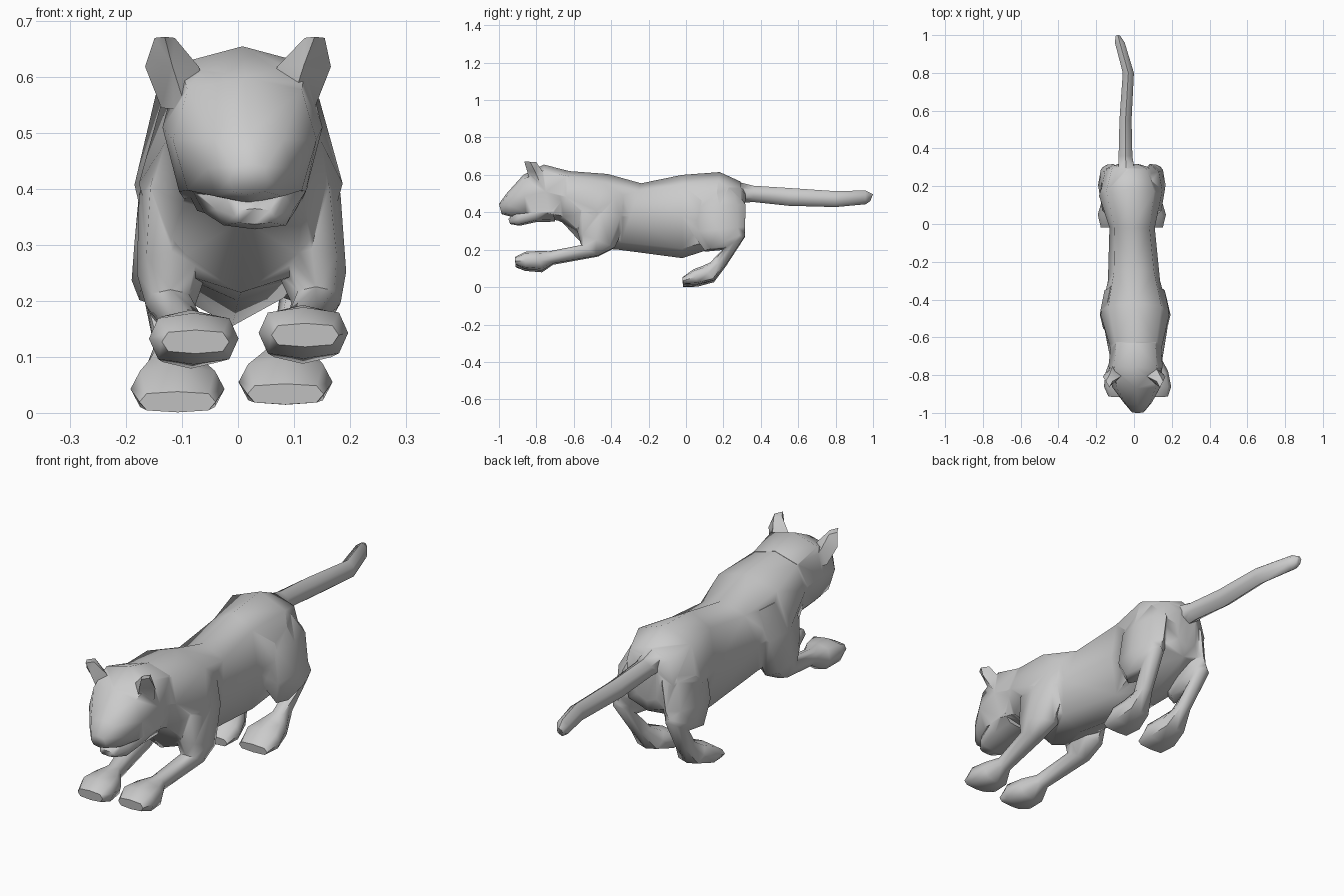
import bpy, bmesh, math
from mathutils import Vector

parts = []


def loft(name, rings, n=8, square=(0.8, 0.8)):
    """Skin closed rings; each ring = (x, half_width, y1, z1, y2, z2)
    where points 1 and 2 are its two opposite ends in the side view.
    square = roundness exponent at the first and last ring (1 = round)."""
    bm = bmesh.new()
    loops = []
    for k, (x, w, y1, z1, y2, z2) in enumerate(rings):
        e = square[0] + (square[1] - square[0]) * k / (len(rings) - 1)
        a, b = Vector((x, y1, z1)), Vector((x, y2, z2))
        mid, up = (a + b) / 2, (a - b) / 2
        loop = []
        for i in range(n):
            t = 2 * math.pi * i / n
            c, s = math.cos(t), math.sin(t)
            c = math.copysign(abs(c) ** e, c)
            s = math.copysign(abs(s) ** e, s)
            loop.append(bm.verts.new(mid + up * c + Vector((w * s, 0, 0))))
        loops.append(loop)
    for p, q in zip(loops, loops[1:]):
        for i in range(n):
            j = (i + 1) % n
            bm.faces.new((p[i], p[j], q[j], q[i]))
    bm.faces.new(loops[0][::-1])
    bm.faces.new(loops[-1])
    bmesh.ops.triangulate(bm, faces=bm.faces)
    bmesh.ops.recalc_face_normals(bm, faces=bm.faces)
    me = bpy.data.meshes.new(name)
    bm.to_mesh(me)
    bm.free()
    ob = bpy.data.objects.new(name, me)
    bpy.context.collection.objects.link(ob)
    parts.append(ob)
    return ob


# Torso from neck to rump
body = loft("big_cat_body", [
    (.01, .12, -.78, .63, -.74, .38),
    (.01, .14, -.62, .62, -.66, .345),
    (.005, .182, -.42, .605, -.54, .215),
    (0, .138, -.24, .555, -.36, .20),
    (-.01, .12, -.02, .60, -.02, .155),
    (-.02, .165, .18, .615, .12, .20),
    (-.025, .12, .29, .565, .30, .29),
    (-.03, .06, .318, .51, .314, .34)], square=(.75, .75))

# Head and muzzle
loft("head", [
    (.02, .035, -1.0, .445, -.985, .39),
    (.02, .075, -.96, .50, -.93, .375),
    (.012, .128, -.87, .60, -.855, .375),
    (.008, .143, -.76, .655, -.74, .365),
    (.01, .132, -.63, .622, -.64, .348)], square=(.6, .7))

# Lower jaw
loft("jaw", [
    (.03, .035, -.95, .365, -.94, .337),
    (.03, .07, -.91, .40, -.89, .328),
    (.02, .10, -.83, .44, -.80, .348),
    (.015, .11, -.72, .46, -.70, .35)], square=(.65, .65))

# Ears
for side, label in ((1, "right"), (-1, "left")):
    loft("ear_" + label, [
        (side * .092, .045, -.83, .54, -.72, .55),
        (side * .118, .048, -.85, .622, -.765, .615),
        (side * .134 + .003, .018, -.865, .672, -.80, .668)],
        n=4, square=(1, 1))

# Tail
loft("tail", [
    (-.04, .05, .27, .565, .29, .45),
    (-.045, .042, .36, .542, .36, .455),
    (-.045, .037, .55, .53, .55, .435),
    (-.03, .034, .80, .513, .80, .428),
    (-.075, .03, .96, .517, .96, .443),
    (-.085, .014, 1.0, .497, .985, .46)], n=6, square=(1, 1))

# Legs as side profiles: distance from centre line, half width, two ends
front = [
    (.09, .05, -.52, .53, -.30, .51),
    (.11, .070, -.60, .41, -.31, .37),
    (.125, .062, -.58, .29, -.38, .21),
    (.13, .044, -.56, .222, -.47, .165),
    (.105, .032, -.73, .187, -.71, .122),
    (.10, .065, -.79, .187, -.77, .082),
    (.098, .08, -.86, .182, -.86, .09),
    (.098, .06, -.915, .152, -.91, .11)]
rear = [
    (.07, .05, .06, .54, .26, .53),
    (.095, .065, .04, .43, .318, .44),
    (.11, .062, .03, .29, .316, .32),
    (.125, .052, .10, .19, .314, .285),
    (.125, .036, .20, .20, .316, .27),
    (.105, .032, .13, .125, .215, .115),
    (.098, .06, .09, .105, .15, .028),
    (.095, .084, .04, .085, .06, .004),
    (.095, .068, -.02, .04, -.015, .003)]


def leg(name, profile, side, dx, dz):
    last = len(profile) - 1
    rings = []
    for i, (x, w, y1, z1, y2, z2) in enumerate(profile):
        t = i / last
        d = dx * (1 if profile is rear else t)
        rings.append((side * x + d, w, y1, z1 + dz * t, y2, z2 + dz * t))
    loft(name, rings, square=(1.05, .6))


leg("front_leg_right", front, 1, .022, .008)
leg("front_leg_left", front, -1, .022, -.004)
leg("rear_leg_right", rear, 1, -.01, .012)
leg("rear_leg_left", rear, -1, -.013, -.002)

# Fuse all parts into one continuous skin
bpy.context.view_layer.objects.active = body
for ob in parts[1:]:
    mod = body.modifiers.new("fuse", 'BOOLEAN')
    mod.operation, mod.solver, mod.object = 'UNION', 'EXACT', ob
    bpy.ops.object.modifier_apply(modifier=mod.name)
    bpy.data.objects.remove(ob)
bpy.ops.object.select_all(action='DESELECT')
body.select_set(True)
bpy.ops.object.shade_smooth_by_angle(angle=math.radians(60))
